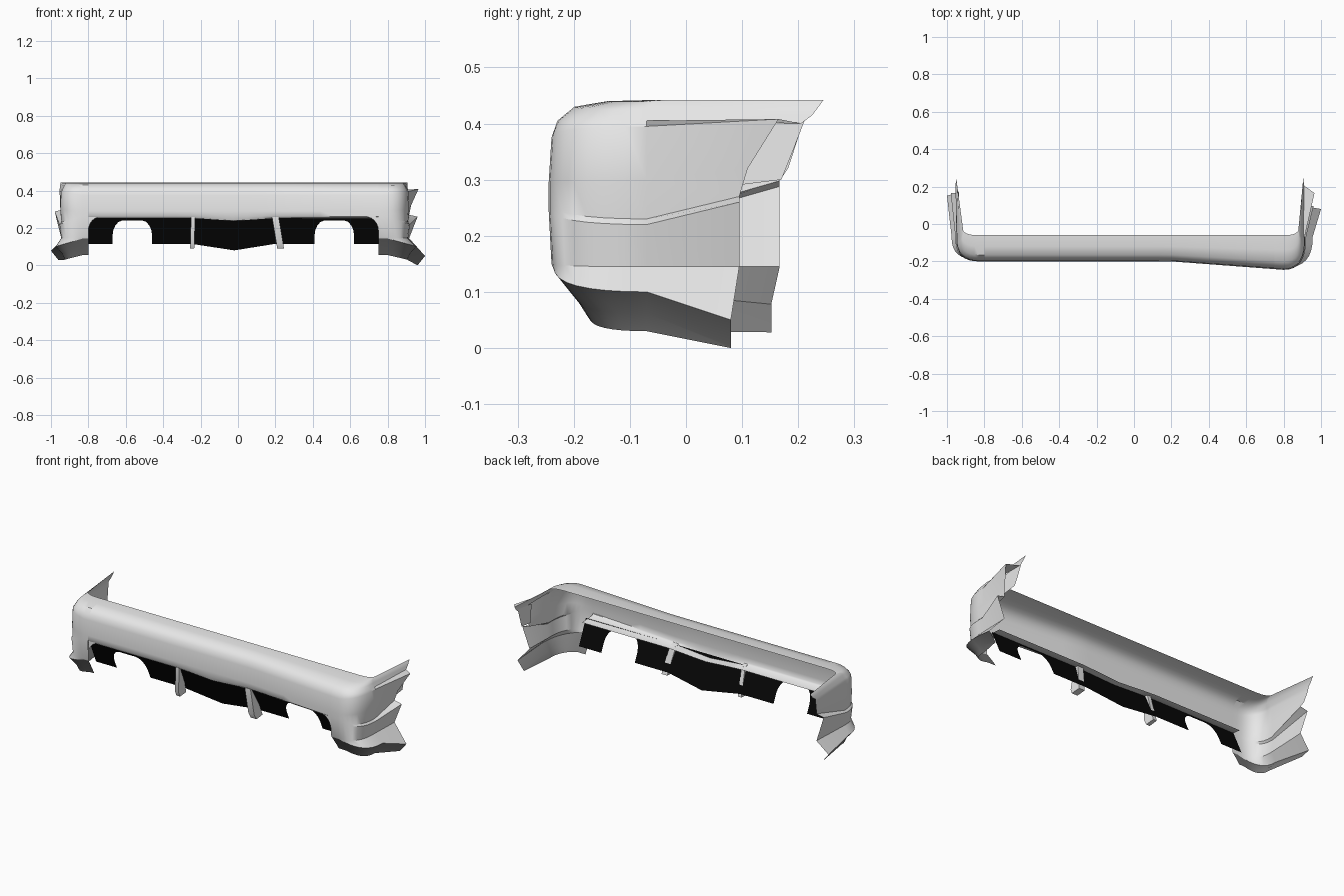
import bpy, math

if "Cube" in bpy.data.objects:
    bpy.data.objects.remove(bpy.data.objects["Cube"])

def material(name, c):
    m = bpy.data.materials.new(name)
    m.diffuse_color = (c, c, c, 1)
    m.use_nodes = True
    m.node_tree.nodes["Principled BSDF"].inputs["Base Color"].default_value = m.diffuse_color
    return m

GREY = material("light grey paint", 0.8)
DARK = material("dark grey skirt", 0.2)
BLACK = material("black plastic", 0.002)

def make(name, verts, faces, mat, angle=30):
    me = bpy.data.meshes.new(name)
    me.from_pydata(verts, [], faces)
    me.materials.append(mat)
    ob = bpy.data.objects.new(name, me)
    bpy.context.collection.objects.link(ob)
    bpy.ops.object.select_all(action='DESELECT')
    ob.select_set(True)
    bpy.context.view_layer.objects.active = ob
    bpy.ops.object.shade_smooth_by_angle(angle=math.radians(angle))
    return ob

def grid(name, rows, mat, flip=False, angle=30):
    n = len(rows[0])
    verts = [p for r in rows for p in r]
    faces = []
    for i in range(len(rows) - 1):
        for j in range(n - 1):
            f = (i*n + j, (i+1)*n + j, (i+1)*n + j + 1, i*n + j + 1)
            faces.append(f[::-1] if flip else f)
    return make(name, verts, faces, mat, angle)

# The front face swells forward towards the right corner
def front_y(y, x):
    t = min(1, max(0, (x - 0.2) / 0.6))
    return y - 0.045 * t * min(1, (-0.06 - y) / 0.14)

# Rows from top to bottom: front y, front z, mid-side x, z, rear x, y, z
ROWS = [
    (-.06, .442, .88, .442, .905, .245, .442),
    (-.12, .440, .885, .439, .905, .24, .435),
    (-.165, .43, .895, .425, .907, .225, .415),
    (-.188, .405, .905, .405, .91, .205, .40),
    (-.196, .375, .912, .395, .965, .165, .408),
    (-.20, .29, .915, .30, .925, .11, .32),
    (-.20, .262, .91, .23, .915, .095, .27),
    (-.20, .25, .92, .22, .96, .095, .26),
    (-.196, .15, .91, .145, .915, .095, .145),
    (-.193, .143, .955, .10, 1.0, .08, .05),
    (-.16, .085, .92, .062, .962, .08, .003),
    (-.145, .055, .905, .03, .96, .08, 0),
]

# Main bumper face with a return lip dipping to a shallow V in the middle
xs = [-.8 + 1.55 * i / 20 for i in range(21)]
centre = [[(x, front_y(r[0], x), r[1]) for x in xs] for r in ROWS[:7]]
for y, z, swell in ((-.192, .253, 1), (-.14, .247, 0)):
    centre.append([(x, front_y(y, x) if swell else y,
                    z - .015*max(0, 1 - abs(x + .02)/.22)) for x in xs])
grid("bumper_face", centre, GREY, angle=45)

# Wrap-around corners with stepped side panels, and the dark lower skirt
def corner(side, s):
    rows = []
    for i, (yf, zf, xm, zm, xr, yr, zr) in enumerate(ROWS):
        a, b = (.75, .8) if s > 0 else (.8, .83)
        if s < 0:                       # left side is longer and a bit wider
            xm += .035 if i < 9 else .02
            xr += .045 if i < 4 else (.02 if i < 9 else 0)
            yr += 0 if i < 4 else .072
            zr += .028 if i > 5 and i != 8 else 0
            if i == 4:                  # no upper step on the left
                xr, yr, zr = .953, .2, .375
        ym = min(-.02, max(-.07, yf + .06))
        A = (s*b, front_y(yf, s*b), zf)
        C = (s*(xm + .005), front_y(yf, s*b), zm)
        M = (s*xm, ym, zm)
        R = (s*xr, yr, zr)
        line = [(s*a, front_y(yf, s*a), zf)]
        for k in range(9):
            t = k / 8
            line.append(tuple((1-t)**2*A[j] + 2*t*(1-t)*C[j] + t*t*M[j] for j in range(3)))
        line.append(R)
        rows.append(line)
    grid(side + "_corner", rows[:10], GREY, flip=s < 0, angle=32)
    grid(side + "_skirt", rows[9:], DARK, flip=s < 0, angle=32)

corner("right", 1)
corner("left", -1)

# Upright wing plate behind the right upper step
wing = [(.905, .215, .415), (.908, .19, .35), (.912, .17, .30), (.912, .09, .29), (.905, .09, .40)]
make("right_wing_plate", wing, [(0, 1, 2, 3, 4)], GREY)

# Rounded upper corners of the lower opening
def fillet(name, x, s):
    r = .075
    pts = [(x, .262)]
    for k in range(7):
        a = k / 6 * math.pi / 2
        pts.append((x - s*r*(1 - math.cos(a)), .187 + r*math.sin(a)))
    verts = [(px, front_y(-.198, px), pz) for px, pz in pts]
    faces = [(0, k, k + 1) if s < 0 else (0, k + 1, k) for k in range(1, 7)]
    make(name, verts, faces, GREY)

fillet("right_opening_fillet", .75, 1)
fillet("left_opening_fillet", -.8, -1)

# Black lower panel, raked backwards, with two exhaust arches and a centre keel
def arch(c, r=.105, base=.115):
    pts = [(c - r, base)]
    for k in range(13):
        a = math.pi * (1 - k / 12)
        pts.append((c + r*math.cos(a), .165 + min(.075, .095*math.sin(a))))
    return pts + [(c + r, base)]

outline = [(-.8, .115)] + arch(-.565) + [(-.25, .115), (-.02, .08), (.2, .115)] \
    + arch(.515) + [(.76, .115)]

def panel_y(z):
    return -.188 + .45*(.25 - z)

top = [(x, panel_y(.252), .252) for x, z in outline]
bottom = [(x, panel_y(z), z) for x, z in outline]
grid("lower_panel", [top, bottom], BLACK, angle=20)

# Two upright fins
def fin(name, x_top, x_bot, w):
    prof = [(-.2, .258), (-.2, .12), (-.185, .09), (-.13, .095), (-.17, .25)]
    verts = []
    for d in (-w/2, w/2):
        for y, z in prof:
            verts.append((x_top + (x_bot - x_top)*(.258 - z)/.168 + d, y, z))
    n = len(prof)
    faces = [tuple(range(n)), tuple(range(2*n - 1, n - 1, -1))]
    faces += [(i, i + n, (i+1) % n + n, (i+1) % n) for i in range(n)]
    make(name, verts, faces, GREY)

fin("left_fin", -.24, -.245, .022)
fin("right_fin", .2, .228, .036)
